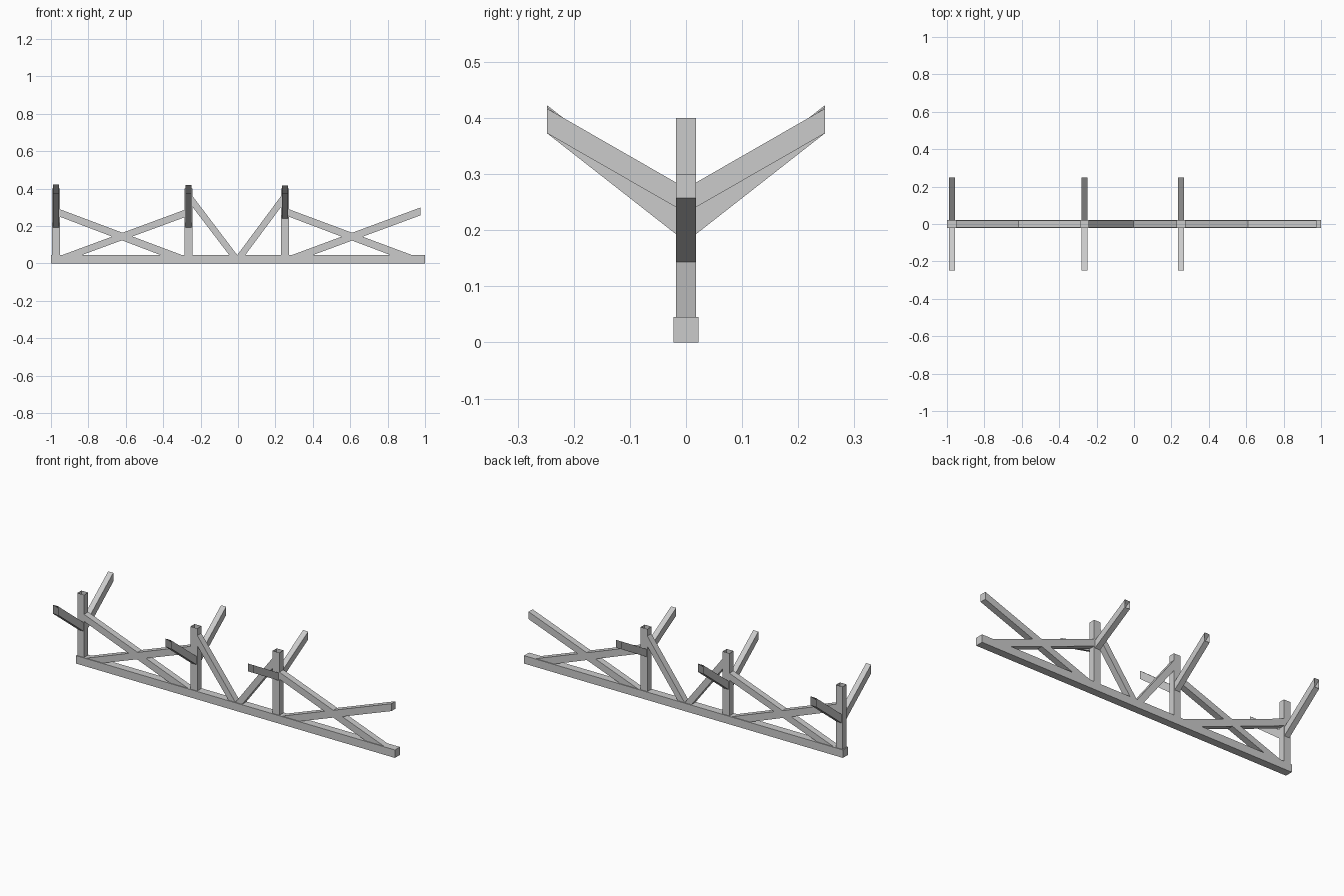
import bpy
import bmesh

if "Cube" in bpy.data.objects:
    bpy.data.objects.remove(bpy.data.objects["Cube"])

grey = bpy.data.materials.new("light grey")
grey.diffuse_color = (0.6, 0.6, 0.6, 1)
grey.use_nodes = True
grey.node_tree.nodes["Principled BSDF"].inputs["Base Color"].default_value = grey.diffuse_color


def beam(name, section_a, section_b, caps=True):
    """Straight beam between two matching four-cornered end sections."""
    bm = bmesh.new()
    a = [bm.verts.new(p) for p in section_a]
    b = [bm.verts.new(p) for p in section_b]
    for i in range(4):
        j = (i + 1) % 4
        bm.faces.new((a[i], a[j], b[j], b[i]))
    if caps:
        bm.faces.new(a[::-1])
        bm.faces.new(b)
    bmesh.ops.recalc_face_normals(bm, faces=bm.faces)
    mesh = bpy.data.meshes.new(name)
    bm.to_mesh(mesh)
    bm.free()
    mesh.materials.append(grey)
    obj = bpy.data.objects.new(name, mesh)
    bpy.context.collection.objects.link(obj)


def x_section(x, half, z0, z1):
    return [(x, -half, z0), (x, half, z0), (x, half, z1), (x, -half, z1)]


def y_section(x, half, y, z0, z1):
    return [(x - half, y, z0), (x + half, y, z0), (x + half, y, z1), (x - half, y, z1)]


def z_section(x0, x1, half, z):
    return [(x0, -half, z), (x1, -half, z), (x1, half, z), (x0, half, z)]


RAIL = 0.045   # height of the bottom rail
HALF = 0.018   # half depth of posts and braces

# Bottom rail
beam("bottom_rail", x_section(-1, 0.0225, 0, RAIL), x_section(1, 0.0225, 0, RAIL))

# Open-topped posts, each with a pair of rising open-ended arms
# (name, post x range, arm x, arm root z range, arm tip z range)
posts = [
    ("left", -0.995, -0.953, -0.972, (0.193, 0.243), (0.373, 0.423)),
    ("middle", -0.285, -0.243, -0.264, (0.193, 0.241), (0.373, 0.420)),
    ("right", 0.23, 0.272, 0.251, (0.241, 0.285), (0.373, 0.417)),
]
for name, x0, x1, ax, root, tip in posts:
    beam(name + "_post", z_section(x0, x1, HALF, RAIL), z_section(x0, x1, HALF, 0.4), False)
    for side, s in (("front", -1), ("back", 1)):
        beam(f"{name}_{side}_arm", y_section(ax, 0.016, s * HALF, *root),
             y_section(ax, 0.016, s * 0.248, *tip), False)


# Sloping braces: level cut on the rail, upright cut at the high end
def brace(name, foot_upper, foot_lower, x, z_low, z_high):
    a = [(foot_lower, -HALF, RAIL), (foot_lower, HALF, RAIL),
         (foot_upper, HALF, RAIL), (foot_upper, -HALF, RAIL)]
    beam(name, a, x_section(x, HALF, z_low, z_high))


brace("left_falling_brace", -0.30, -0.414, -0.953, 0.25, 0.29)
brace("left_rising_brace", -0.94, -0.835, -0.285, 0.247, 0.287)
brace("right_falling_brace", 0.93, 0.815, 0.272, 0.25, 0.29)
brace("right_rising_brace", 0.288, 0.40, 0.975, 0.257, 0.299)
brace("left_inner_brace", -0.004, -0.047, -0.243, 0.302, 0.36)
brace("right_inner_brace", -0.004, 0.039, 0.23, 0.302, 0.36)
